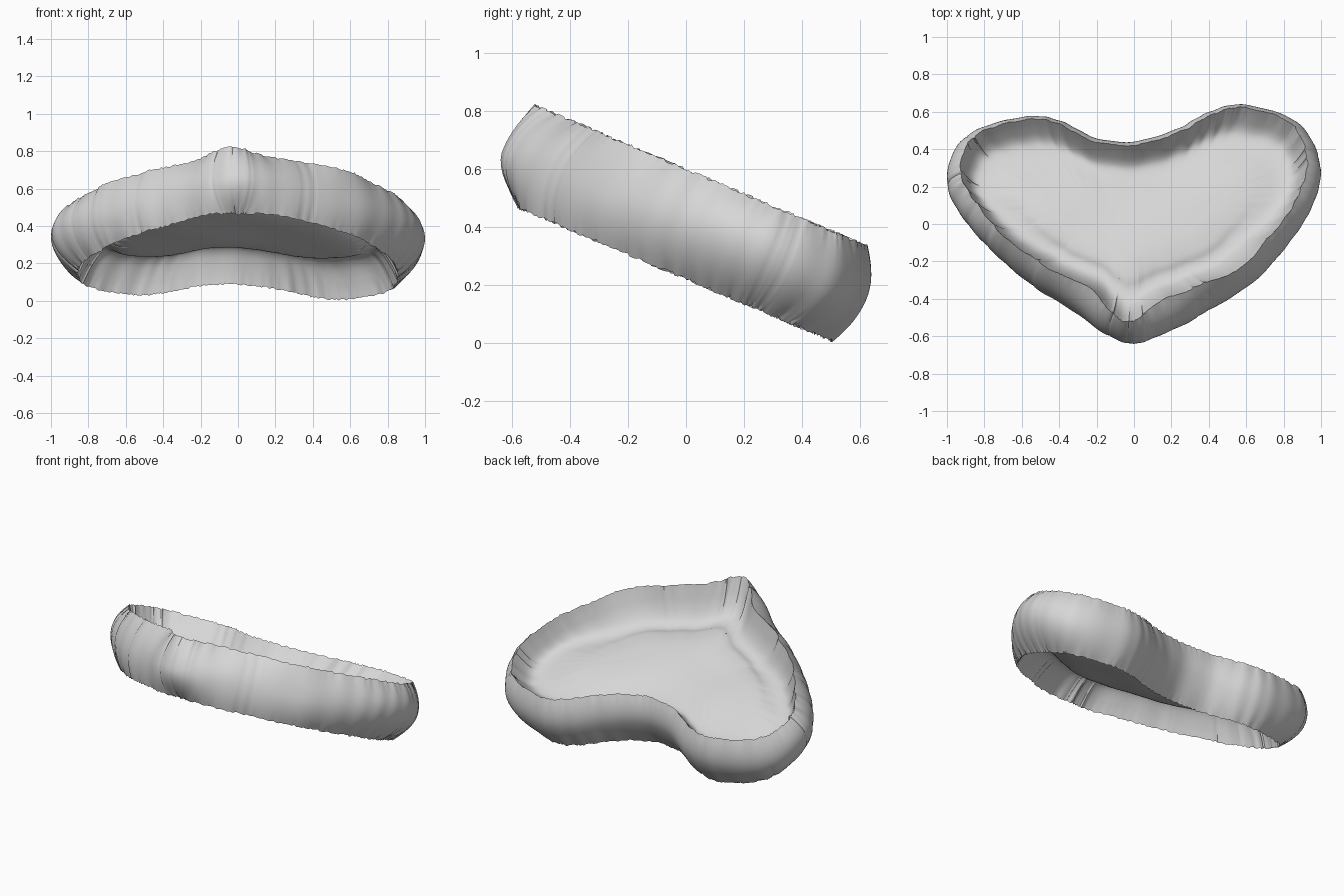
import bpy, bmesh, math, random
from mathutils import Vector, Matrix

random.seed(4)
if "Cube" in bpy.data.objects:
    bpy.data.objects.remove(bpy.data.objects["Cube"], do_unlink=True)

TILT, HALF, STEPS = math.radians(-23), 0.175, 18

# Heart outline, counter-clockwise from the front tip
outline = [(0, -.64), (.17, -.575), (.41, -.44), (.65, -.29), (.83, -.1), (.95, .08),
           (1, .27), (.95, .46), (.83, .58), (.57, .65), (.38, .6), (.22, .51),
           (0, .44), (-.2, .46), (-.37, .55), (-.55, .585), (-.82, .52), (-.96, .4),
           (-1, .21), (-.93, .05), (-.77, -.13), (-.55, -.31), (-.34, -.44), (-.15, -.585)]
outline = [Vector((x, y * (1.04 if y > 0 else 1.07), 0)) for x, y in outline]


def spline(pts, steps):
    """Smooth curve through all points but the first and last, which only guide it."""
    out = []
    for a, b, c, d in zip(pts, pts[1:], pts[2:], pts[3:]):
        for s in range(steps):
            t = s / steps
            out.append(0.5 * (2 * b + (c - a) * t + (2 * a - 5 * b + 4 * c - d) * t ** 2
                              + (3 * b - a - 3 * c + d) * t ** 3))
    return out


def bump(x, centre, width):
    return math.exp(-((x - centre) / width) ** 2)


curve = spline(outline[-1:] + outline + outline[:2], STEPS)
N = len(curve)
inward = []
for i in range(N):
    d = curve[(i + 12) % N] - curve[i - 12]
    inward.append(Vector((-d.y, d.x, 0)).normalized())

# Gathered cloth: fine pleats everywhere, sharper tucks along the front
pleat = [0.003 * (1 + math.sin(i * 0.55 + 2 * math.sin(i * 0.07))) for i in range(N)]
jag = [random.uniform(-0.005, 0.005) for i in range(N)]
for k in range(16):
    at = random.randint(-N // 3, N // 3)
    pleat[at % N] += random.uniform(0.003, 0.007)


def frontness(p):
    return max(0, min(1, (0.1 - p.y) * 2.5))


def upper_inset(p):
    """How far the upper edge folds in, with two deeper folds at the front."""
    folds = 0.06 * bump(p.x, 0.22, 0.13) + 0.035 * bump(p.x, -0.33, 0.15)
    return 0.07 + frontness(p) * (folds - 0.03 + 0.01 * math.sin(p.x * 19))


def lower_inset(p):
    """The lower edge draws in most at the tip and at the two sides."""
    return 0.04 + 0.1 * frontness(p) * bump(p.x, 0, 0.16) + 0.1 * abs(p.x) ** 4


def band_point(i, f):
    """Point on the bulging side, f from -1 (lower edge) to 1 (upper edge)."""
    p = curve[i]
    widest = 0.22 - 0.27 * frontness(p) - 0.2 * max(0, min(1, (p.y - 0.3) * 4))
    if f > widest:
        inset = upper_inset(p) * ((f - widest) / (1 - widest)) ** 2
    else:
        inset = lower_inset(p) * ((widest - f) / (1 + widest)) ** 2
    q = p + inward[i] * (inset + pleat[i] * (0.4 + 0.6 * f * f))
    q.z = f * HALF + jag[i] * abs(f) ** 6
    return q


def panel_point(i, side, t, h):
    """Point on a sunken panel, t from 0 (edge) to 1 (middle spine)."""
    rim = band_point(i, side)
    sx = rim.x * 0.45
    q = rim.lerp(Vector((sx, -0.08 + 1.2 * sx * sx, 0)), t)
    wave = 0.006 * math.sin(q.x * 9) * math.cos(q.y * 11) * min(1, t * 2)
    q.z = side * h + wave + jag[i] * max(0, 1 - t * 12)
    return q


def loft(name, rows, material):
    bm = bmesh.new()
    rings = [[bm.verts.new(p) for p in row] for row in rows]
    for a, b in zip(rings, rings[1:]):
        for i in range(N):
            j = (i + 1) % N
            bm.faces.new((a[i], a[j], b[j], b[i]))
    bm.transform(Matrix.Translation((0, 0, 0.41)) @ Matrix.Rotation(TILT, 4, 'X'))
    mesh = bpy.data.meshes.new(name)
    bm.to_mesh(mesh)
    bm.free()
    mesh.materials.append(material)
    obj = bpy.data.objects.new(name, mesh)
    bpy.context.collection.objects.link(obj)
    bpy.ops.object.select_all(action='DESELECT')
    obj.select_set(True)
    bpy.context.view_layer.objects.active = obj
    bpy.ops.object.shade_smooth_by_angle(angle=math.radians(50))


def profile(*pairs):
    pts = [Vector((t, h, 0)) for t, h in ((0, HALF),) + pairs]
    return spline(pts[:1] + pts + pts[-1:], 4) + pts[-1:]


grey = bpy.data.materials.new("light_grey_cloth")
grey.use_nodes = True
grey.diffuse_color = (0.68, 0.68, 0.68, 1)
grey.node_tree.nodes["Principled BSDF"].inputs["Base Color"].default_value = grey.diffuse_color

# Side band
loft("side_band", [[band_point(i, k / 8) for i in range(N)] for k in range(-8, 9)], grey)

# Sunken panels: inner wall, a trough, then a puffed middle; (distance in, height)
upper_back = profile((.05, .115), (.11, .06), (.18, .034), (.3, .03), (.45, .04),
                     (.6, .05), (.8, .055), (1, .055))
upper_front = profile((.06, .135), (.15, .08), (.25, .036), (.35, .014), (.46, .016),
                      (.57, .038), (.77, .053), (1, .055))
lower = profile((.05, .125), (.12, .07), (.19, .032), (.27, .014), (.36, .03),
                (.47, .06), (.7, .075), (1, .078))
for name, side, back, front in (("upper_panel", 1, upper_back, upper_front),
                                ("lower_panel", -1, lower, lower)):
    rows = []
    for b, f in zip(back, front):
        mixed = [b.lerp(f, frontness(p)) for p in curve]
        rows.append([panel_point(i, side, m.x, m.y) for i, m in enumerate(mixed)])
    loft(name, rows[::side], grey)
